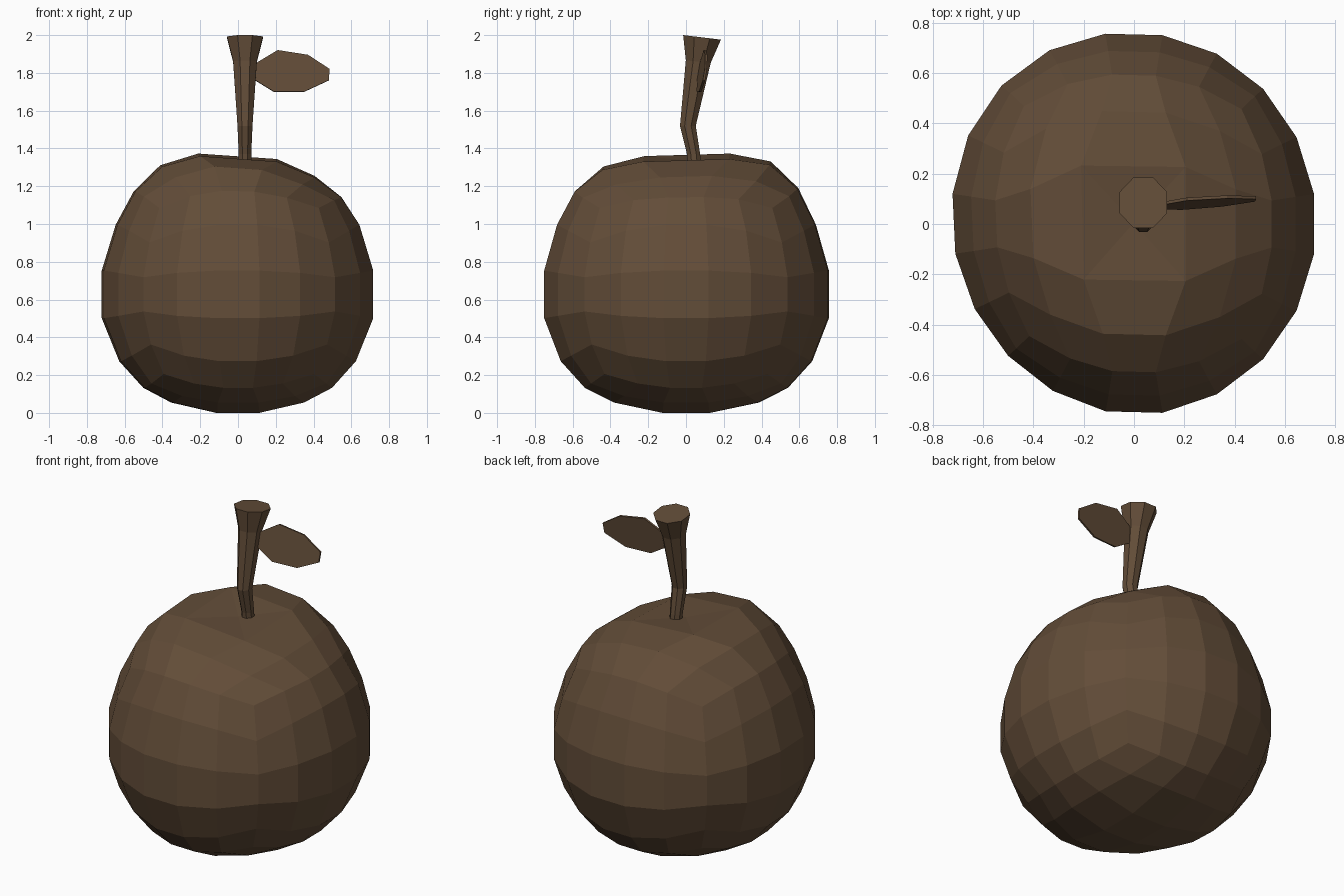
import bpy, bmesh, math
from mathutils import Vector

old = bpy.data.objects.get("Cube")
if old:
    bpy.data.objects.remove(old, do_unlink=True)

brown = bpy.data.materials.new("dull brown")
brown.use_nodes = True
colour = (0.124, 0.074, 0.040, 1)
brown.diffuse_color = colour
brown.node_tree.nodes["Principled BSDF"].inputs["Base Color"].default_value = colour


def finish(name, bm):
    bmesh.ops.recalc_face_normals(bm, faces=bm.faces)
    mesh = bpy.data.meshes.new(name)
    bm.to_mesh(mesh)
    bm.free()
    mesh.materials.append(brown)
    obj = bpy.data.objects.new(name, mesh)
    bpy.context.collection.objects.link(obj)
    return obj


# Fruit side profile: latitude in degrees, radius, height
PROFILE = [(-90, 0, 0), (-77, .18, 0), (-63, .39, .05), (-45, .54, .13),
           (-27, .67, .27), (-9, .76, .5), (9, .76, .755), (27, .69, 1.0),
           (45, .595, 1.185), (63, .455, 1.32), (77, .33, 1.36), (90, 0, 1.36)]


def profile(lat):
    for (a, r0, z0), (b, r1, z1) in zip(PROFILE, PROFILE[1:]):
        if lat <= b:
            t = (lat - a) / (b - a)
            return r0 + (r1 - r0) * t, z0 + (z1 - z0) * t
    return PROFILE[-1][1:]


# Fruit: an evenly divided cube wrapped onto the profile
bm = bmesh.new()
bmesh.ops.create_cube(bm, size=2)
bmesh.ops.subdivide_edges(bm, edges=bm.edges[:], cuts=4, use_grid_fill=True)
for v in bm.verts:
    d = Vector([math.tan(c * math.pi / 4) for c in v.co]).normalized()
    lat = math.degrees(math.asin(d.z))
    r, z = profile(lat)
    turn = math.atan2(d.y, d.x)
    # the right side swells at the back and narrows at the front
    r *= 1 + .05 * math.sin(turn) * max(0, -math.cos(turn))
    x = (.96 - .0007 * abs(lat)) * r * math.cos(turn)
    y = r * math.sin(turn)
    # the crown leans up towards the back and the right
    lift = max(0, min(1, (z - 1.1) / .2))
    v.co = (x, y, z + lift * (.03 * y - .07 * x - .2 * x * x))

# Shallow dimple under the stem
bm.normal_update()
crown = max(bm.faces, key=lambda f: f.calc_center_median().z - f.calc_center_median().xy.length)
bmesh.ops.poke(bm, faces=[crown], offset=-.015)
finish("fruit", bm)

# Stem: octagonal rings along a bent path (y, z, radius, slope of ring)
bm = bmesh.new()
rings = []
for y, z, radius, slope in [(.05, 1.25, .036, 0), (.04, 1.37, .036, 0),
                            (.01, 1.52, .043, 0), (.065, 1.86, .068, -.1),
                            (.085, 1.988, .103, -.12)]:
    ring = []
    for i in range(8):
        a = math.tau * (i + .5) / 8
        dy = radius * math.sin(a) * 1.05
        ring.append(bm.verts.new((.037 + radius * math.cos(a), y + dy, z + slope * dy)))
    rings.append(ring)
for low, high in zip(rings, rings[1:]):
    for i in range(8):
        j = (i + 1) % 8
        bm.faces.new((low[i], low[j], high[j], high[i]))
bm.faces.new(rings[0])
bm.faces.new(rings[-1])
finish("stem", bm)

# Leaf: a thin leaning plate with an angular outline
bm = bmesh.new()
outline = [(.06, 1.78), (.19, 1.70), (.35, 1.70), (.48, 1.76),
           (.485, 1.82), (.37, 1.895), (.21, 1.92), (.06, 1.83)]
bm.faces.new([bm.verts.new((x, .087 + .16 * (z - 1.8) + .08 * (x - .3), z))
              for x, z in outline])
leaf = finish("leaf", bm)
plate = leaf.modifiers.new("thickness", 'SOLIDIFY')
plate.thickness = .012
plate.offset = 0
